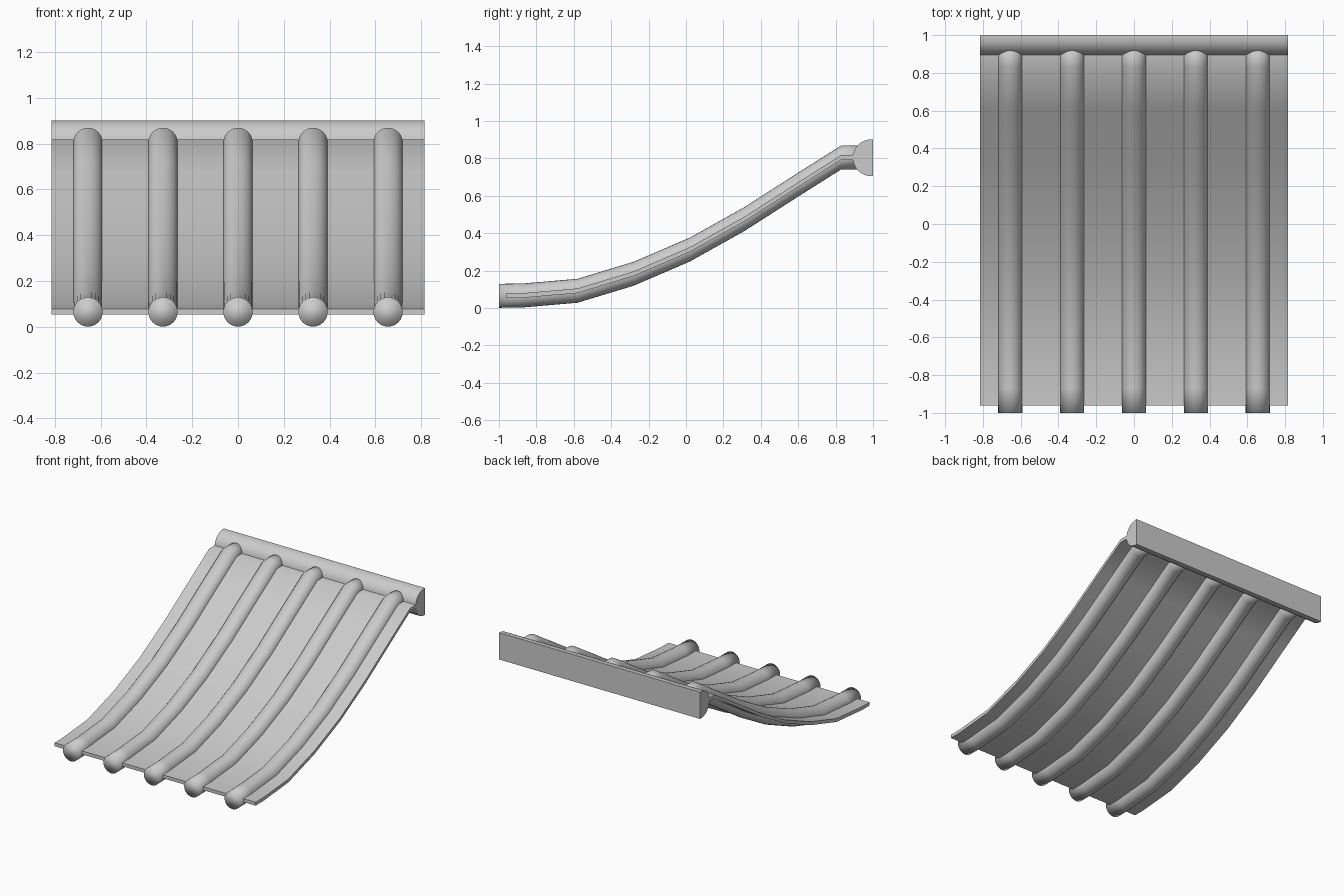
import bpy, bmesh
from math import sin, cos, pi

if "Cube" in bpy.data.objects:
    bpy.data.objects.remove(bpy.data.objects["Cube"])

HALF_W = 0.815
# roof slope as (y, z), front eave to ridge
SLOPE = [(-1.0, 0.065), (-0.87, 0.067), (-0.58, 0.092), (-0.28, 0.183), (0.02, 0.312),
         (0.31, 0.474), (0.61, 0.666), (0.83, 0.805), (0.96, 0.805)]


def loft(name, rings):
    """Join equal-sized closed rings of points and cap both ends."""
    bm = bmesh.new()
    loops = [[bm.verts.new(p) for p in ring] for ring in rings]
    n = len(loops[0])
    for a, b in zip(loops, loops[1:]):
        for i in range(n):
            j = (i + 1) % n
            bm.faces.new((a[i], a[j], b[j], b[i]))
    bm.faces.new(loops[0])
    bm.faces.new(loops[-1])
    bmesh.ops.recalc_face_normals(bm, faces=bm.faces)
    mesh = bpy.data.meshes.new(name)
    bm.to_mesh(mesh)
    bm.free()
    obj = bpy.data.objects.new(name, mesh)
    bpy.context.collection.objects.link(obj)
    return obj


def smooth(obj, angle):
    bpy.ops.object.select_all(action='DESELECT')
    obj.select_set(True)
    bpy.context.view_layer.objects.active = obj
    bpy.ops.object.shade_smooth_by_angle(angle=angle)


# thin bent roof sheet
sheet_path = [(-0.96, 0.0665)] + SLOPE[1:]
corners = [(-HALF_W, -0.0125), (HALF_W, -0.0125), (HALF_W, 0.0125), (-HALF_W, 0.0125)]
sheet = loft("roof_sheet", [[(x, y, z + dz) for x, dz in corners] for y, z in sheet_path])
smooth(sheet, pi / 4)

# round ribs running down the slope
R, N = 0.064, 24
for k in range(-2, 3):
    cx = k * 0.3275
    rings = [[(cx + R * cos(2 * pi * i / N), y, z + R * sin(2 * pi * i / N)) for i in range(N)]
             for y, z in SLOPE]
    rib = loft(f"roof_rib_{k + 3}", rings)
    rib.data.shade_smooth()

# half-round ridge cap with a flat back
RR, M = 0.098, 16
profile = [(1.0, 0.803 + RR)]
profile += [(0.99 - RR * sin(pi * i / M), 0.803 + RR * cos(pi * i / M)) for i in range(M + 1)]
profile += [(1.0, 0.803 - RR)]
ridge = loft("ridge_cap", [[(x, y, z) for y, z in profile] for x in (-HALF_W, HALF_W)])
smooth(ridge, pi / 5)
